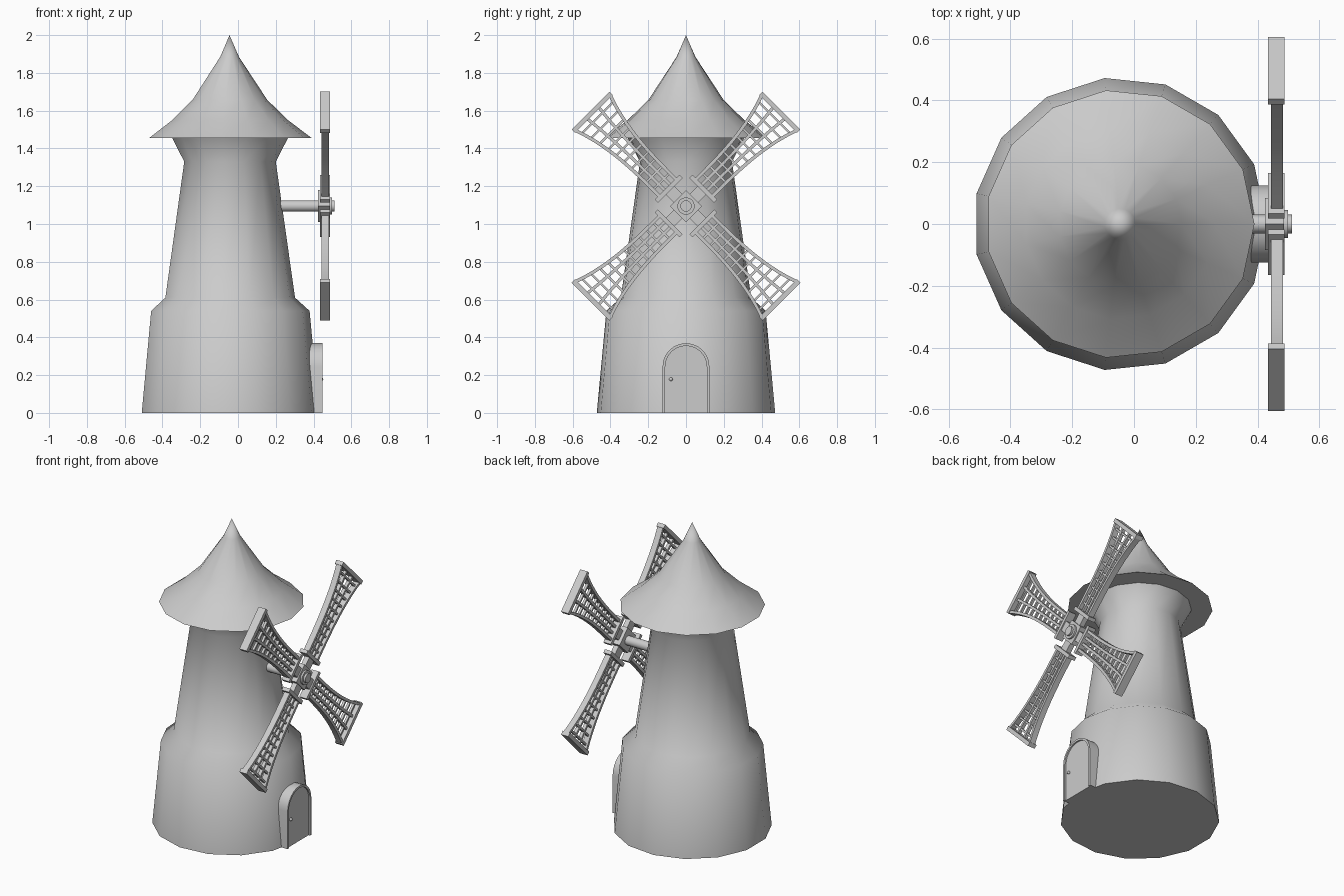
import bpy, bmesh
from math import sin, cos, pi, radians

if "Cube" in bpy.data.objects:
    bpy.data.objects.remove(bpy.data.objects["Cube"])

CX, HUB_Z = -0.045, 1.095


def finish(name, bm, angle=None):
    bmesh.ops.recalc_face_normals(bm, faces=bm.faces)
    me = bpy.data.meshes.new(name)
    bm.to_mesh(me)
    bm.free()
    ob = bpy.data.objects.new(name, me)
    bpy.context.collection.objects.link(ob)
    if angle:
        bpy.ops.object.select_all(action='DESELECT')
        ob.select_set(True)
        bpy.context.view_layer.objects.active = ob
        bpy.ops.object.shade_smooth_by_angle(angle=radians(angle))
    return ob


def lathe(name, profile, sides, angle, cx=0, cz=0, along_x=False):
    """Stack rings of (radius, height), about z or about x."""
    bm = bmesh.new()
    rings = []
    for r, h in profile:
        ring = []
        for i in range(sides if r else 1):
            a = 2 * pi * i / sides
            c, s = r * cos(a), r * sin(a)
            ring.append(bm.verts.new((h, c, s + cz) if along_x else (c + cx, s, h)))
        rings.append(ring)
    for a, b in zip(rings, rings[1:]):
        for i in range(sides):
            j = (i + 1) % sides
            bm.faces.new((a[i], a[j], b[0]) if len(b) == 1 else (a[i], a[j], b[j], b[i]))
    for ring in (rings[0], rings[-1]):
        if len(ring) > 1:
            bm.faces.new(ring)
    return finish(name, bm, angle)


def strip(bm, left, right, x0, x1, closed=True):
    """Solid band between two matching yz outlines, from x0 to x1."""
    rows = [[bm.verts.new((x, *p)) for x, p in ((x0, a), (x1, a), (x1, b), (x0, b))]
            for a, b in zip(left, right)]
    for p, q in zip(rows, rows[1:]):
        for i in range(4):
            j = (i + 1) % 4
            bm.faces.new((p[i], p[j], q[j], q[i]))
    bm.faces.new(rows[0])
    bm.faces.new(rows[-1])


def box(bm, v0, v1, u0, u1, x0, x1):
    strip(bm, [(v0, u0), (v0, u1)], [(v1, u0), (v1, u1)], x0, x1)


# tower and roof, 15 sided
lathe("tower", [(0.475, 0), (0.424, 0.54), (0.347, 0.61), (0.245, 1.33), (0.31, 1.456)],
      15, 50, CX)
lathe("roof", [(0.435, 1.455), (0.31, 1.55), (0.2, 1.657), (0.05, 1.885), (0, 2.0)], 15, 50, CX)

# axle and hub
lathe("axle", [(0.03, 0.15), (0.03, 0.512)], 16, 40, cz=HUB_Z, along_x=True)
lathe("hub_cap", [(0.046, 0.44), (0.046, 0.498)], 16, 40, cz=HUB_Z, along_x=True)


def flare(u):
    return 0.062 + 0.07 * max(0, (u - 0.13) / 0.57) ** 3


# one sail pointing up, made of rails, rungs and end boards, then turned four ways
US = [0.13 + 0.57 * i / 10 for i in range(11)]
for k in range(4):
    bm = bmesh.new()
    for f, t, x0, x1 in ((-1, 0.009, 0.443, 0.482), (1, 0.009, 0.443, 0.482),
                         (-0.33, 0.008, 0.452, 0.474), (0.33, 0.008, 0.452, 0.474)):
        strip(bm, [(f * flare(u) - t, u) for u in US],
              [(f * flare(u) + t, u) for u in US], x0, x1)
    for i in range(10):
        u = 0.185 + i * 0.053
        box(bm, -flare(u), flare(u), u - 0.006, u + 0.006, 0.455, 0.471)
    box(bm, -0.142, 0.142, 0.69, 0.715, 0.434, 0.487)
    box(bm, -0.092, 0.092, 0.118, 0.141, 0.434, 0.487)
    box(bm, -0.032, 0.032, 0.02, 0.12, 0.445, 0.478)
    sail = finish("sail_%d" % (k + 1), bm, 25)
    sail.location.z = HUB_Z
    sail.rotation_euler.x = pi / 4 + k * pi / 2

# square plate behind the sails
bm = bmesh.new()
box(bm, -0.06, 0.06, -0.06, 0.06, 0.424, 0.486)
plate = finish("hub_plate", bm)
plate.location.z = HUB_Z
plate.rotation_euler.x = pi / 4


# arched doorway
def arch(w):
    return [(w, 0)] + [(w * cos(pi * i / 12), 0.245 + w * sin(pi * i / 12))
                       for i in range(13)] + [(-w, 0)]


bm = bmesh.new()
strip(bm, arch(0.124), arch(0.11), 0.3, 0.448)
finish("door_frame", bm, 30)

bm = bmesh.new()
ends = [[bm.verts.new((x, *p)) for p in arch(0.11)] for x in (0.3, 0.438)]
for e in ends:
    bm.faces.new(e)
for i in range(len(ends[0])):
    j = (i + 1) % len(ends[0])
    bm.faces.new((ends[0][i], ends[0][j], ends[1][j], ends[1][i]))
finish("door", bm, 30)

bm = bmesh.new()
bmesh.ops.create_uvsphere(bm, u_segments=10, v_segments=6, radius=0.01)
bmesh.ops.translate(bm, verts=bm.verts, vec=(0.442, -0.08, 0.178))
finish("door_knob", bm, 60)
